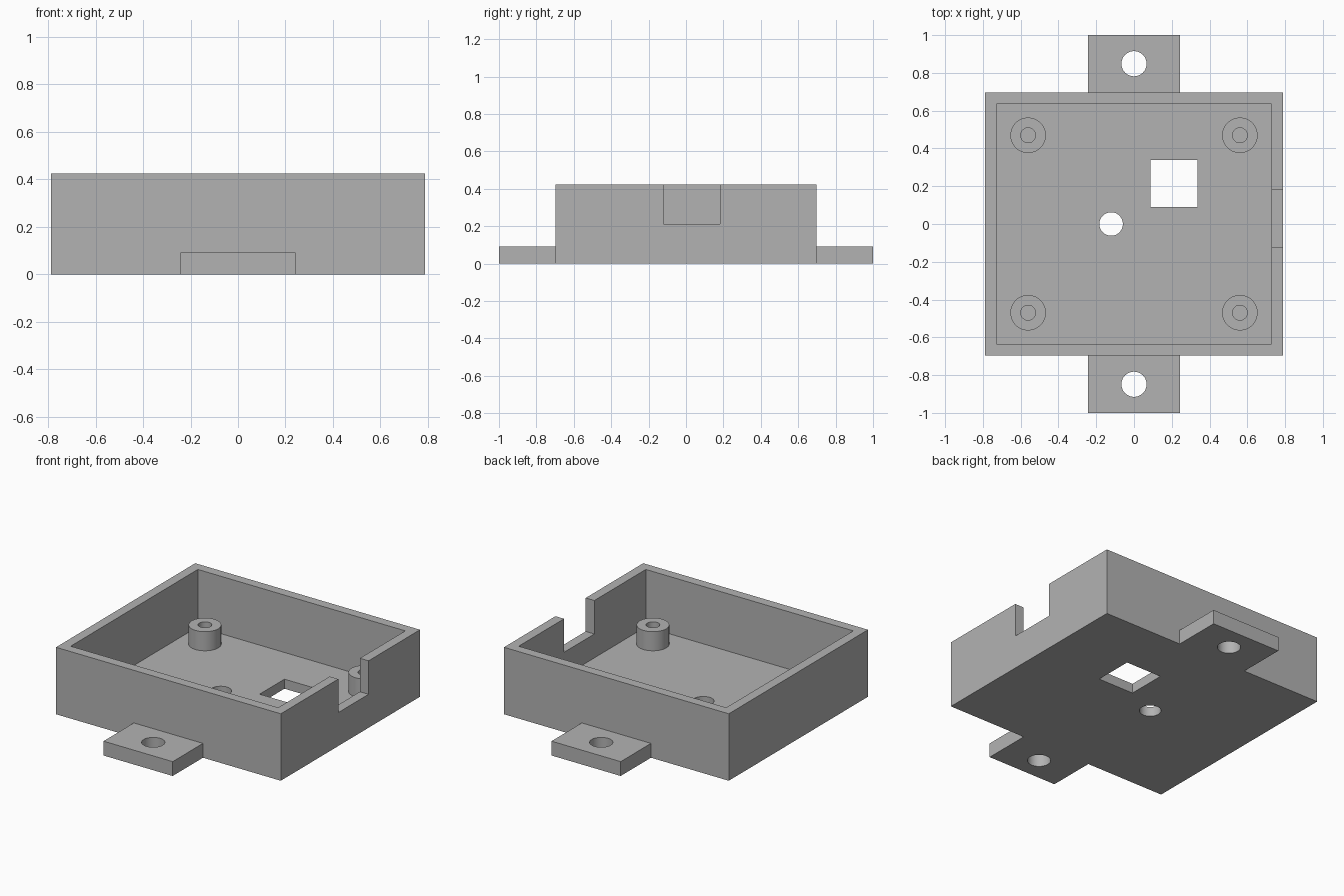
import bpy
import bmesh
import math
from mathutils import Matrix, Vector

if "Cube" in bpy.data.objects:
    bpy.data.objects.remove(bpy.data.objects["Cube"], do_unlink=True)

MM = 1 / 33          # the design is laid out in millimetres
FLOOR, HEIGHT = 2, 14
HALF_X, HALF_Y, WALL = 26, 23, 2

grey = bpy.data.materials.new("plain grey")
grey.use_nodes = True
grey.diffuse_color = (0.45, 0.45, 0.45, 1)
grey.node_tree.nodes["Principled BSDF"].inputs["Base Color"].default_value = grey.diffuse_color


def add_object(name, bm):
    bmesh.ops.scale(bm, vec=Vector((MM, MM, MM)), verts=bm.verts)
    bmesh.ops.recalc_face_normals(bm, faces=bm.faces)
    mesh = bpy.data.meshes.new(name)
    bm.to_mesh(mesh)
    bm.free()
    mesh.materials.append(grey)
    obj = bpy.data.objects.new(name, mesh)
    bpy.context.collection.objects.link(obj)
    return obj


def box(name, low, high):
    low, high = Vector(low), Vector(high)
    bm = bmesh.new()
    place = Matrix.Translation((low + high) / 2) @ Matrix.Diagonal((*(high - low), 1))
    bmesh.ops.create_cube(bm, size=1, matrix=place)
    return add_object(name, bm)


def drill(name, x, y, radius):
    bm = bmesh.new()
    bmesh.ops.create_cone(bm, cap_ends=True, segments=48, radius1=radius, radius2=radius,
                          depth=12, matrix=Matrix.Translation((x, y, 1)))
    return add_object(name, bm)


def cut(target, cutters):
    # Subtract each cutter, then discard it
    bpy.context.view_layer.objects.active = target
    for cutter in cutters:
        cutter.hide_render = True
        mod = target.modifiers.new("cut", "BOOLEAN")
        mod.operation = "DIFFERENCE"
        mod.solver = "EXACT"
        mod.object = cutter
        bpy.ops.object.modifier_apply(modifier=mod.name)
        bpy.data.objects.remove(cutter, do_unlink=True)


def smooth(obj):
    bpy.ops.object.select_all(action="DESELECT")
    obj.select_set(True)
    bpy.context.view_layer.objects.active = obj
    bpy.ops.object.shade_smooth_by_angle(angle=math.radians(30))


# Open tray with a side notch, a square window and a round cable hole
tray = box("tray", (-HALF_X, -HALF_Y, 0), (HALF_X, HALF_Y, HEIGHT))
in_x, in_y = HALF_X - WALL, HALF_Y - WALL
cut(tray, [
    box("cavity_cutter", (-in_x, -in_y, FLOOR), (in_x, in_y, HEIGHT + 4)),
    box("notch_cutter", (in_x - 3, -4, 7), (HALF_X + 3, 6, HEIGHT + 4)),
    box("window_cutter", (2.9, 3, -3), (11.1, 11.2, 5)),
    drill("cable_hole_cutter", -4, 0, 2.05),
])
smooth(tray)

# Mounting tabs, front and back, each with a screw hole
for side, label in ((-1, "front"), (1, "back")):
    ends = sorted((side * HALF_Y, side * 33))
    tab = box(label + "_mounting_tab", (-8, ends[0], 0), (8, ends[1], 3))
    cut(tab, [drill("screw_hole_cutter", 0, side * 28, 2.2)])
    # Open the end that butts against the tray
    bm = bmesh.new()
    bm.from_mesh(tab.data)
    hidden = [f for f in bm.faces
              if all(abs(v.co.y - side * HALF_Y * MM) < 0.001 for v in f.verts)]
    bmesh.ops.delete(bm, geom=hidden, context="FACES")
    bm.to_mesh(tab.data)
    bm.free()
    smooth(tab)


# Hollow standoffs, one near each inner corner
def standoff(name, x, y):
    bm = bmesh.new()
    profile = [(3.1, FLOOR), (3.1, 6), (1.3, 6), (1.3, FLOOR)]
    verts = [bm.verts.new((r, 0, z)) for r, z in profile]
    edges = [bm.edges.new(pair) for pair in zip(verts, verts[1:])]
    bmesh.ops.spin(bm, geom=verts + edges, axis=(0, 0, 1), cent=(0, 0, 0),
                   angle=math.tau, steps=48, use_merge=True)
    bmesh.ops.remove_doubles(bm, verts=bm.verts, dist=0.001)
    bmesh.ops.translate(bm, vec=(x, y, 0), verts=bm.verts)
    obj = add_object(name, bm)
    # Outer faces must point away from the post's axis
    centre = Vector((x, y, 0)) * MM
    outer = max(obj.data.polygons, key=lambda p: (p.center - centre).xy.length)
    if outer.normal.dot(outer.center - centre) < 0:
        obj.data.flip_normals()
    smooth(obj)


for sx, x_label in ((-1, "right"), (1, "left")):
    for sy, y_label in ((-1, "front"), (1, "back")):
        standoff(f"{y_label}_{x_label}_standoff", sx * 18.5, sy * 15.5)
